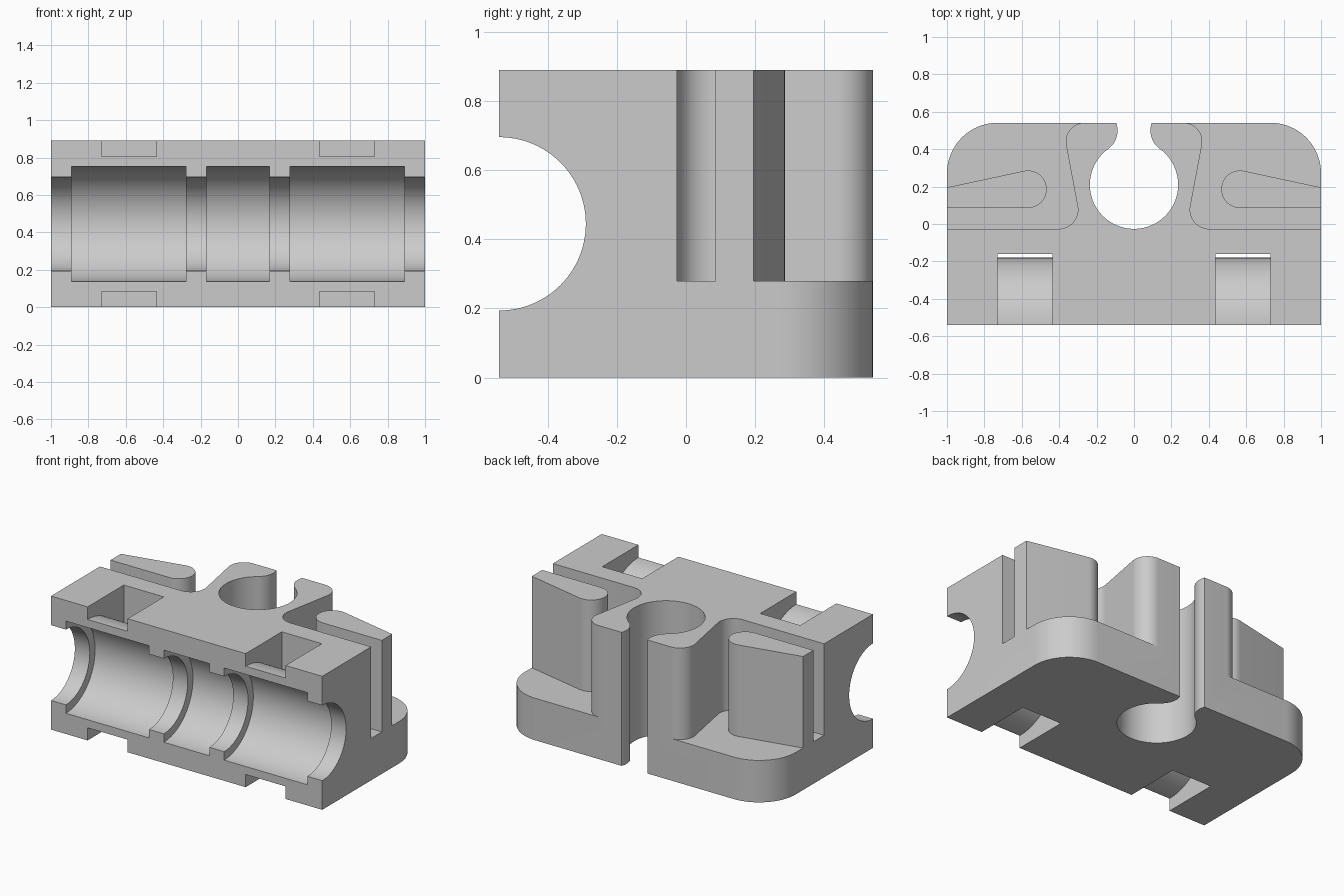
import bpy, bmesh
from math import sin, cos, pi, radians, atan2, degrees
from mathutils import Vector

if "Cube" in bpy.data.objects:
    bpy.data.objects.remove(bpy.data.objects["Cube"], do_unlink=True)

HALF_DEPTH, HEIGHT, FLOOR = 0.541, 0.89, 0.28
AXIS_Z = HEIGHT / 2

grey = bpy.data.materials.new("light grey plastic")
grey.use_nodes = True
grey.diffuse_color = (0.6, 0.6, 0.6, 1)
grey.node_tree.nodes["Principled BSDF"].inputs["Base Color"].default_value = (0.6, 0.6, 0.6, 1)


def arc(cx, cy, r, start, end, steps=16):
    angles = [radians(start + (end - start) * i / steps) for i in range(steps + 1)]
    return [(cx + r * cos(a), cy + r * sin(a)) for a in angles]


def finish(name, bm):
    bmesh.ops.recalc_face_normals(bm, faces=bm.faces)
    mesh = bpy.data.meshes.new(name)
    bm.to_mesh(mesh)
    bm.free()
    mesh.materials.append(grey)
    ob = bpy.data.objects.new(name, mesh)
    bpy.context.collection.objects.link(ob)
    return ob


def prism(name, points, low, high, along_x=False):
    """Extrude an outline along z, or a (y, z) outline along x."""
    bm = bmesh.new()
    place = (lambda p: (low, p[0], p[1])) if along_x else (lambda p: (p[0], p[1], low))
    face = bm.faces.new([bm.verts.new(place(p)) for p in points])
    geom = bmesh.ops.extrude_face_region(bm, geom=[face])["geom"]
    step = Vector((high - low, 0, 0) if along_x else (0, 0, high - low))
    bmesh.ops.translate(bm, vec=step, verts=[g for g in geom if isinstance(g, bmesh.types.BMVert)])
    return finish(name, bm)


def lathe_x(name, profile, cy, cz, sides=96):
    """Turn (x, radius) pairs around an axis parallel to x."""
    bm = bmesh.new()
    rings = [[bm.verts.new((x, cy + r * cos(2 * pi * i / sides), cz + r * sin(2 * pi * i / sides)))
              for i in range(sides)] for x, r in profile]
    for a, b in zip(rings, rings[1:]):
        for i in range(sides):
            j = (i + 1) % sides
            bm.faces.new((a[i], a[j], b[j], b[i]))
    bm.faces.new(rings[0])
    bm.faces.new(rings[-1])
    return finish(name, bm)


def cut(body, cutter):
    cutter.hide_render = True
    mod = body.modifiers.new("cut", 'BOOLEAN')
    mod.operation, mod.solver, mod.object = 'DIFFERENCE', 'EXACT', cutter
    bpy.context.view_layer.objects.active = body
    bpy.ops.object.modifier_apply(modifier=mod.name)
    bpy.data.objects.remove(cutter, do_unlink=True)


# Block with rounded back corners
R = 0.27
outline = [(-1, -HALF_DEPTH), (1, -HALF_DEPTH)]
outline += arc(1 - R, HALF_DEPTH - R, R, 0, 90) + arc(R - 1, HALF_DEPTH - R, R, 90, 180)
body = prism("bearing_holder", outline, 0, HEIGHT)

# Stepped half-round bearing seat along the front
narrow, wide = 0.251, 0.307
profile = [(-1.1, narrow)]
for x0, x1 in ((-0.89, -0.277), (-0.168, 0.168), (0.277, 0.89)):
    profile += [(x0, narrow), (x0, wide), (x1, wide), (x1, narrow)]
profile.append((1.1, narrow))
cut(body, lathe_x("bearing_seat", profile, -HALF_DEPTH, AXIS_Z))

# Keyhole clamp opening at the back, its lips tangent to the round hole
hole_y, hole_r, lip_x, lip_y, lip_r = 0.21, 0.236, 0.21, 0.5, 0.122
t = degrees(atan2(lip_y - hole_y, lip_x))
keyhole = arc(0, hole_y, hole_r, 180 - t, 360 + t, 64)
lip = arc(lip_x, lip_y, lip_r, 180 + t, 157)[1:]
lip.append((lip[-1][0], 0.6))
keyhole += lip + [(-x, y) for x, y in reversed(lip)]
cut(body, prism("clamp_opening", keyhole, -0.1, 1))

# Pocket around each side fin, leaving the clamp arm and the fin standing
pocket = [(1.1, -0.026)] + arc(0.402, 0.076, 0.102, 270, 171)
pocket += arc(0.265, 0.441, 0.1, -9, 90) + [(0.265, 0.6), (1.1, 0.6), (1.1, 0.174)]
pocket += arc(0.567, 0.186, 0.1, 78, 270, 28) + [(1.1, 0.086)]

# Strap channel wrapping round behind the bearing seat
channel = [(-0.7, 1), (-0.16, 1), (-0.16, -0.1), (-0.7, -0.1)]
channel += arc(-HALF_DEPTH, AXIS_Z, 0.361, -110, 110, 64)

for side in (-1, 1):
    cut(body, prism("fin_pocket", [(side * x, y) for x, y in pocket], FLOOR, 1))
    cut(body, prism("strap_channel", channel, side * 0.435, side * 0.73, along_x=True))

# Smooth curves, sharp edges
bpy.ops.object.select_all(action='DESELECT')
body.select_set(True)
bpy.context.view_layer.objects.active = body
bpy.ops.object.shade_smooth_by_angle(angle=radians(25))
